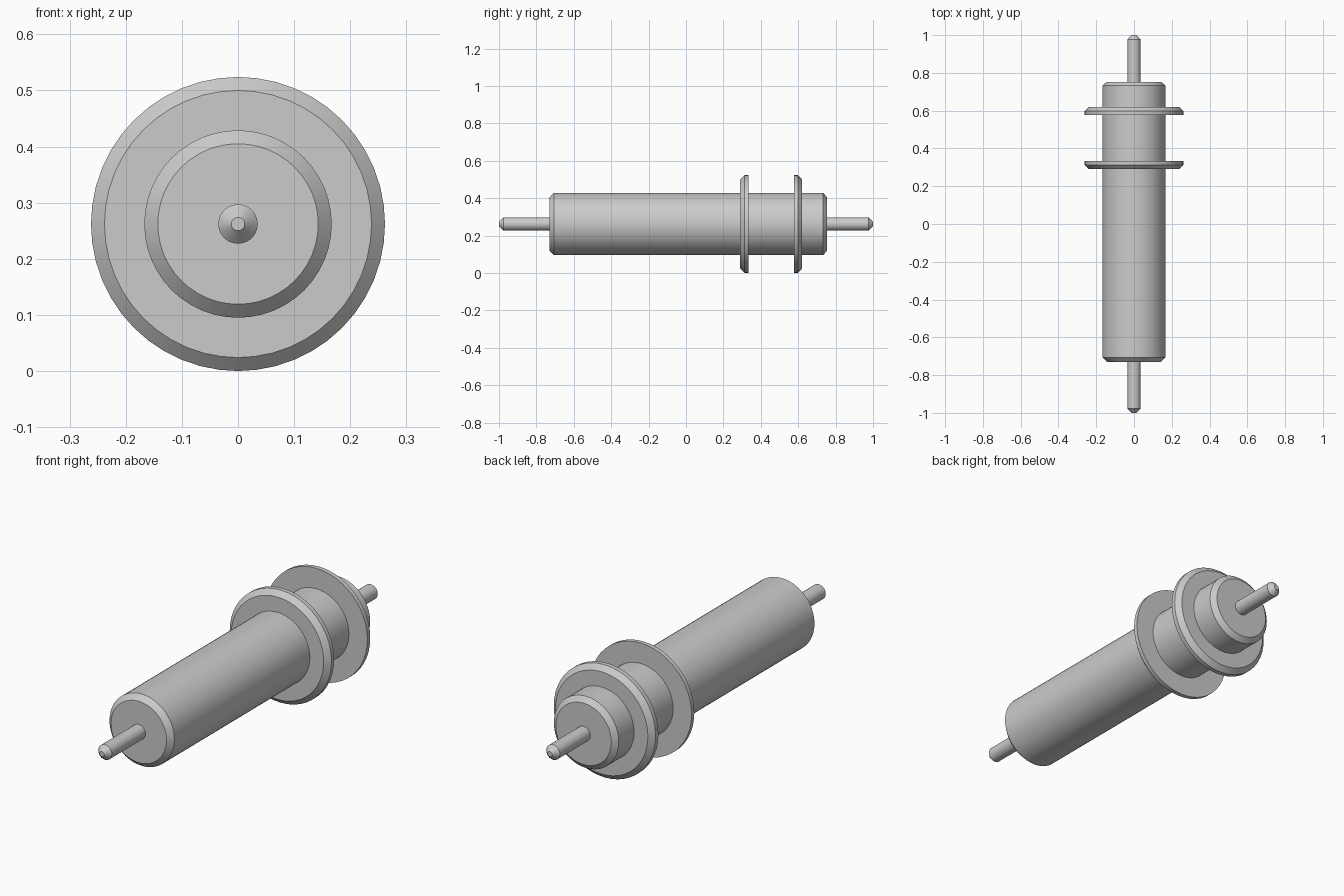
import bpy
import bmesh
import math

cube = bpy.data.objects.get("Cube")
if cube:
    bpy.data.objects.remove(cube, do_unlink=True)

SEGMENTS = 48
AXIS_Z = 0.262

grey = bpy.data.materials.new("plain_grey")
grey.use_nodes = True
colour = (0.6, 0.6, 0.6, 1)
grey.diffuse_color = colour
grey.node_tree.nodes["Principled BSDF"].inputs["Base Color"].default_value = colour


def turned_part(name, profile):
    """Lathe (y, radius) points round the long axis and cap both ends."""
    bm = bmesh.new()
    rings = []
    for y, r in profile:
        angles = [2 * math.pi * i / SEGMENTS for i in range(SEGMENTS)]
        rings.append([bm.verts.new((r * math.cos(a), y, r * math.sin(a))) for a in angles])
    for a, b in zip(rings, rings[1:]):
        for i in range(SEGMENTS):
            j = (i + 1) % SEGMENTS
            bm.faces.new((a[i], a[j], b[j], b[i]))
    bm.faces.new(rings[0])
    bm.faces.new(rings[-1])
    bmesh.ops.recalc_face_normals(bm, faces=bm.faces)
    mesh = bpy.data.meshes.new(name)
    bm.to_mesh(mesh)
    bm.free()
    mesh.materials.append(grey)
    obj = bpy.data.objects.new(name, mesh)
    obj.location.z = AXIS_Z
    bpy.context.collection.objects.link(obj)
    bpy.ops.object.select_all(action="DESELECT")
    obj.select_set(True)
    bpy.context.view_layer.objects.active = obj
    bpy.ops.object.shade_smooth_by_angle(angle=math.radians(30))


# Main barrel with chamfered ends
turned_part("barrel", [(-0.73, 0.143), (-0.706, 0.167), (0.733, 0.167), (0.753, 0.143)])

# Flanges, chamfered on their outward sides
turned_part("front_flange", [(0.29, 0.238), (0.313, 0.262), (0.333, 0.262), (0.333, 0.16)])
turned_part("rear_flange", [(0.577, 0.16), (0.577, 0.262), (0.598, 0.262), (0.62, 0.238)])

# Thin pins with bevelled tips
turned_part("front_pin", [(-1, 0.012), (-0.977, 0.035), (-0.72, 0.035)])
turned_part("rear_pin", [(0.74, 0.035), (0.977, 0.035), (1, 0.012)])
